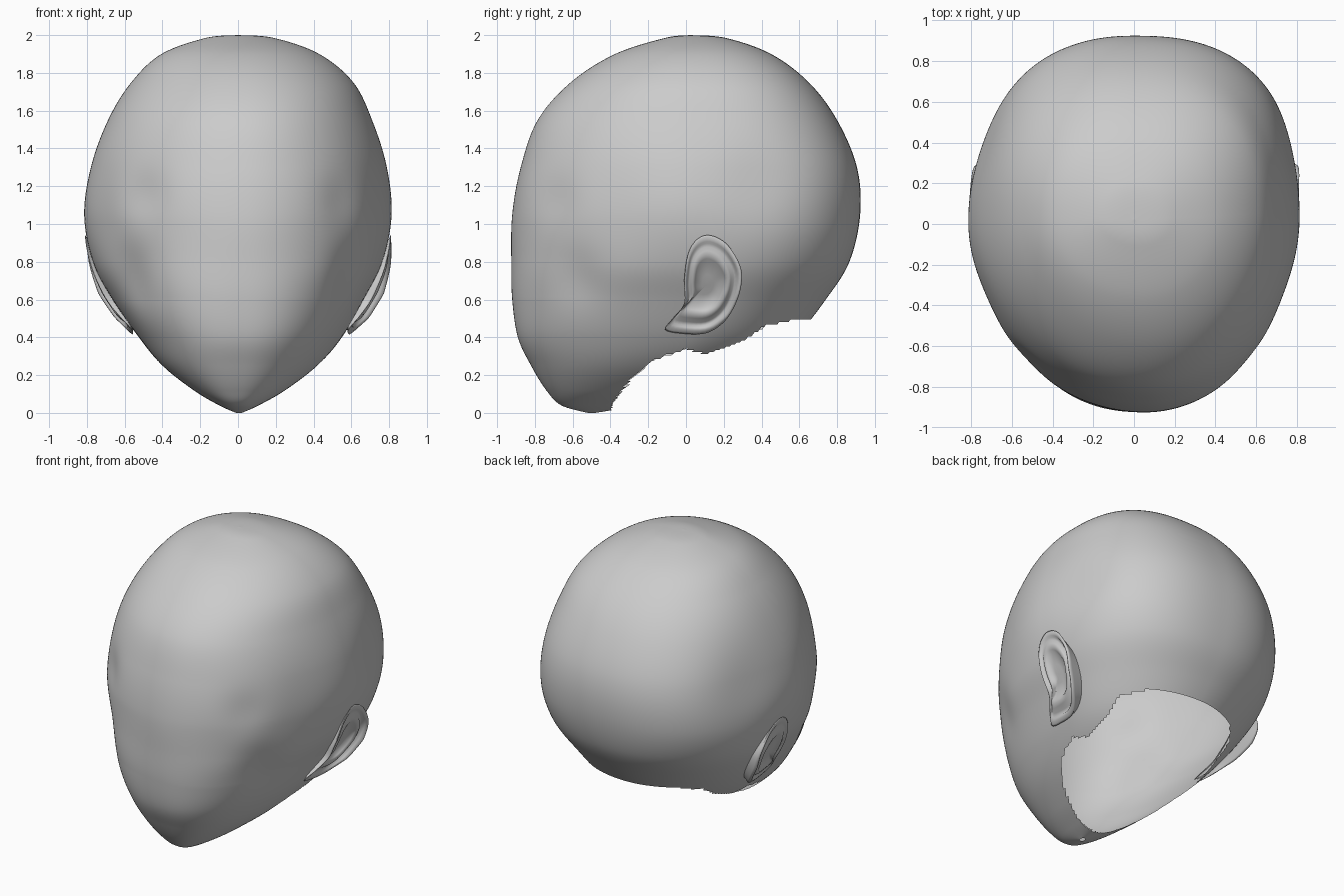
import bpy, bmesh, math
from mathutils import Vector
from mathutils.bvhtree import BVHTree

if "Cube" in bpy.data.objects:
    bpy.data.objects.remove(bpy.data.objects["Cube"])

# Horizontal head sections: z, front y, back y, left x, right x, y of widest point
SECTIONS = [
    (2.0, .02, .02, 0, 0, .02),
    (1.985, -.11, .21, -.17, .19, .03),
    (1.9, -.375, .45, -.405, .43, .04),
    (1.75, -.61, .65, -.565, .61, .05),
    (1.55, -.785, .80, -.69, .71, .05),
    (1.3, -.875, .905, -.785, .79, .05),
    (1.05, -.92, .922, -.82, .815, .05),
    (.8, -.925, .865, -.77, .765, .07),
    (.6, -.92, .74, -.665, .665, .08),
    (.4, -.89, .58, -.525, .55, .02),
    (.25, -.82, .4, -.40, .42, -.15),
    (.12, -.74, .1, -.235, .25, -.34),
    (.04, -.66, -.25, -.1, .11, -.44),
    (0, -.52, -.48, -.01, .02, -.5),
]
# Neck opening edge: y, z
RIM = [(-.4, -.1), (-.39, .05), (-.3, .17), (-.2, .27), (0, .34), (.1, .31),
       (.3, .38), (.42, .46), (.6, .5), (1, .5)]
# Shallow hollows: centre, radius, depth
DENTS = [((-.58, -.62, .72), .18, .04), ((.6, -.6, .72), .16, .025),
         ((-.52, -.72, 1.15), .14, .025), ((.55, -.7, 1.12), .14, .015),
         ((-.75, .42, 1.2), .3, .035), ((.78, .38, 1.2), .22, .02),
         ((-.74, -.4, 1.1), .25, .02), ((.74, -.4, 1.1), .25, .015)]


def rim_z(y):
    if y <= RIM[0][0]:
        return RIM[0][1]
    for (a, za), (b, zb) in zip(RIM, RIM[1:]):
        if y <= b:
            return za + (zb - za) * (y - a) / (b - a)
    return RIM[-1][1]


def spline(points, u):
    """Catmull-Rom through a list of tuples, u in point units."""
    n = len(points) - 1
    i = max(0, min(n - 1, int(u)))
    t = u - i
    p0, p1, p2, p3 = (points[max(0, min(n, i + k))] for k in (-1, 0, 1, 2))
    return [.5 * (2 * b + (c - a) * t + (2 * a - 5 * b + 4 * c - d) * t * t
                  + (3 * b - a - 3 * c + d) * t ** 3)
            for a, b, c, d in zip(p0, p1, p2, p3)]


def squareness(z, front, right):
    """Superellipse exponent of each quarter, blending from skull to jaw."""
    skull, jaw = {(1, 1): (1.95, 2.2), (1, 0): (2.1, 2.6),
                  (0, 1): (2.5, 2.1), (0, 0): (2.2, 1.9)}[front, right]
    t = max(0, min(1, (1.0 - z) / .6))
    t = t * t * (3 - 2 * t)
    return skull + (jaw - skull) * t


def head_point(u, ang):
    z, yf, yb, xl, xr, cy = spline(SECTIONS, u)
    c, s = math.cos(ang), math.sin(ang)
    n = squareness(z, int(s < 0), int(c > 0))
    mid = (xl + xr) / 2
    half = (xr - xl) / 2
    x = mid + half * math.copysign(abs(c) ** (2 / n), c)
    f = abs(s) ** (2 / n)
    y = cy + f * ((yb - cy) if s > 0 else (yf - cy))
    if s < 0:                      # face leans slightly to one side
        x += .07 * f * f * half * max(0, min(1, z / .6))
    p = Vector((x, y, z))
    q = p.copy()
    for centre, r, depth in DENTS:
        d = Vector(centre) - q
        p += Vector((-x, -y, 0)).normalized() * depth * math.exp(-d.length_squared / r ** 2)
    return p


def make_object(name, bm):
    bmesh.ops.remove_doubles(bm, verts=bm.verts, dist=.0003)
    bmesh.ops.recalc_face_normals(bm, faces=bm.faces)
    mesh = bpy.data.meshes.new(name)
    bm.to_mesh(mesh)
    mesh.shade_smooth()
    ob = bpy.data.objects.new(name, mesh)
    bpy.context.collection.objects.link(ob)
    return ob


def skin(bm, rings):
    """Quads between closed rings of points."""
    vs = [[bm.verts.new(p) for p in r] for r in rings]
    n = len(vs[0])
    for a, b in zip(vs, vs[1:]):
        for j in range(n):
            bm.faces.new((a[j], a[(j + 1) % n], b[(j + 1) % n], b[j]))
    return vs


# Head shell: stacked sections, with the neck opening removed
COLS, ROWS = 180, 200
last = len(SECTIONS) - 1
bm = bmesh.new()
skin(bm, [[head_point(last * i / ROWS, 2 * math.pi * j / COLS) for j in range(COLS)]
          for i in range(ROWS + 1)])
tree = BVHTree.FromBMesh(bm)
below = []
for face in bm.faces:
    p = face.calc_center_median()
    if p.z < rim_z(p.y):
        below.append(face)
bmesh.ops.delete(bm, geom=below, context='FACES')
make_object("head_shell", bm)
bm.free()

# Ear outline in side view (y, z) and rings (scale, lift) from the back inwards
EAR = [(-.01, .7), (.01, .84), (.06, .92), (.13, .94), (.22, .89), (.29, .77),
       (.29, .66), (.25, .55), (.19, .47), (.1, .42), (-.02, .42), (-.11, .44),
       (-.07, .5), (-.01, .58)]
EAR_RINGS = [(.88, -.03), (.93, .03), (.99, .075), (1.0, .09), (.97, .1),
             (.92, .095), (.87, .075), (.83, .04), (.76, .035), (.68, .06),
             (.6, .065), (.52, .045), (.44, .01), (.2, .004), (.02, .004)]


def surface_x(side, y, z):
    hit = tree.ray_cast(Vector((side * 2, y, z)), Vector((-side, 0, 0)))[0]
    return abs(hit.x) if hit else .55


def make_ear(name, side, size):
    loop = EAR + EAR[:3]
    outline = [spline(loop, 1 + len(EAR) * k / 56) for k in range(56)]
    cy, cz = .11, .68
    rings = []
    for scale, lift in EAR_RINGS:
        ring = []
        for y0, z0 in outline:
            y = cy + (y0 - cy) * scale
            z = cz + (z0 - cz) * scale
            flare = size * max(.1, min(1, .4 + 2.2 * y))     # stands out at the back
            flare *= .12 + .88 * min(1, max(0, (.95 - z) / .32))
            if z < .5:
                flare *= .5 + .5 * max(0, (z - .4) / .1)
            ring.append(Vector((side * (surface_x(side, y, z) + lift * flare), y, z)))
        rings.append(ring)
    ebm = bmesh.new()
    vs = skin(ebm, rings)
    ebm.faces.new(vs[-1])
    make_object(name, ebm)
    ebm.free()


make_ear("right_ear", 1, 1.1)
make_ear("left_ear", -1, .85)
